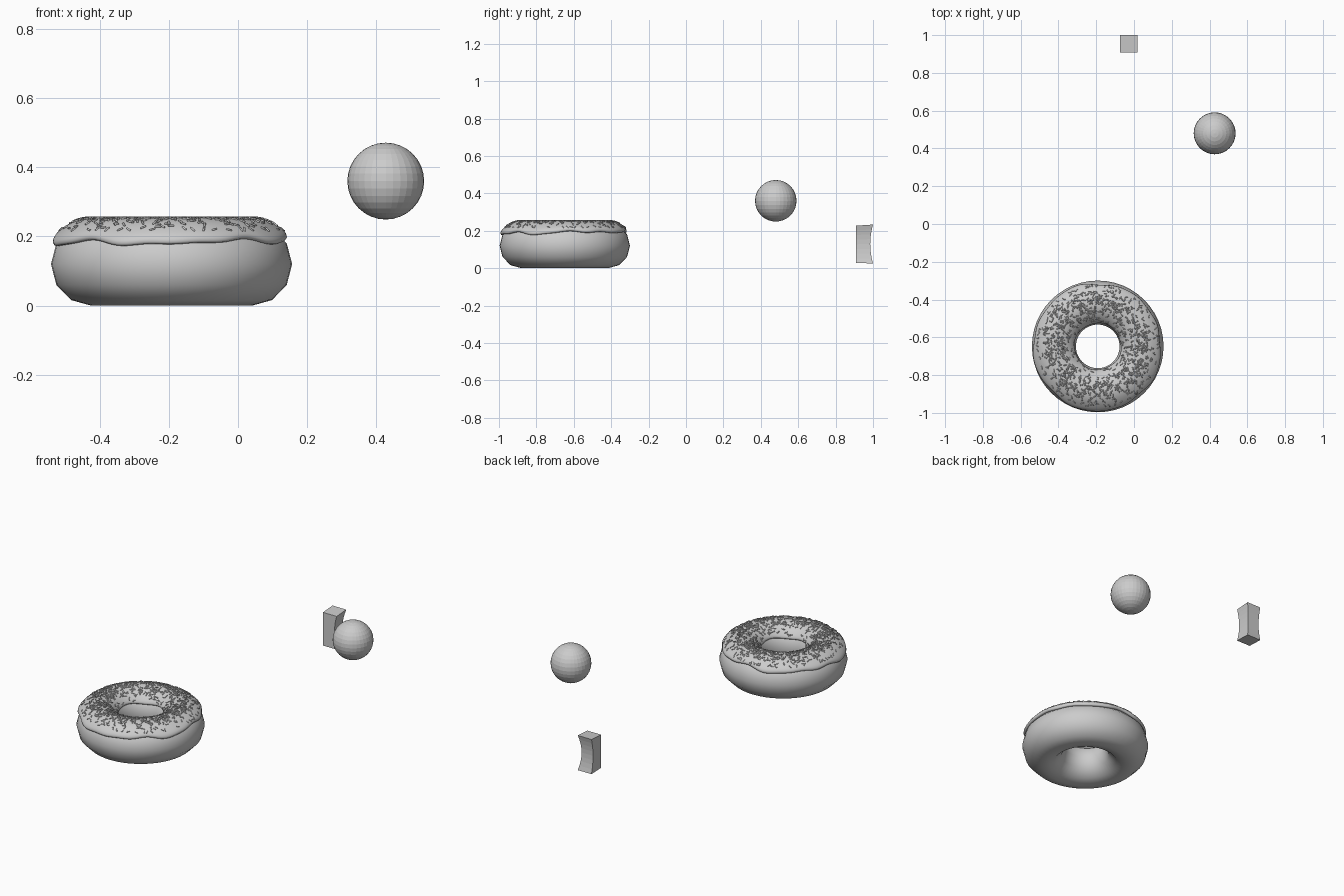
import bpy, bmesh, random
from math import sin, cos, pi, radians
from mathutils import Vector, Matrix

if "Cube" in bpy.data.objects:
    bpy.data.objects.remove(bpy.data.objects["Cube"])

random.seed(4)
CENTRE = Vector((-0.192, -0.648, 0.12))
MAJOR, MINOR, MINOR_Z = 0.232, 0.1165, 0.12


def ring_point(theta, phi, offset=0.0):
    """Point on the dough ring, pushed out by offset."""
    r = MAJOR + (MINOR + offset) * cos(phi)
    return Vector((r * cos(theta), r * sin(theta), (MINOR_Z + offset) * sin(phi)))


def make_object(name, bm, smooth):
    bmesh.ops.recalc_face_normals(bm, faces=bm.faces)
    mesh = bpy.data.meshes.new(name)
    for f in bm.faces:
        f.smooth = smooth
    bm.to_mesh(mesh)
    bm.free()
    ob = bpy.data.objects.new(name, mesh)
    bpy.context.collection.objects.link(ob)
    return ob


def closed_loft(bm, rings):
    """Join closed rings in a closed loop."""
    vs = [[bm.verts.new(p) for p in ring] for ring in rings]
    n, m = len(vs), len(vs[0])
    for i in range(n):
        for j in range(m):
            a, b, k = vs[i], vs[(i + 1) % n], (j + 1) % m
            bm.faces.new((a[j], b[j], b[k], a[k]))


# Dough ring: 12-sided section
bm = bmesh.new()
closed_loft(bm, [[ring_point(2 * pi * i / 48, 2 * pi * j / 12) for j in range(12)]
                 for i in range(48)])
make_object("dough", bm, True).location = CENTRE


# Icing: a thick cap over the ring with a wavy outer edge
def icing_edge(t):
    return radians(32 + 3 * sin(5 * t + 0.6) + 2.5 * sin(8 * t + 2)
                   + 1.5 * sin(13 * t) + 4 * cos(t - 1.0))


rings = []
for i in range(80):
    t = 2 * pi * i / 80
    lo, hi = icing_edge(t), radians(150 + 2 * sin(4 * t))
    steps = [lo + (hi - lo) * k / 12 for k in range(13)]
    top = [ring_point(t, p, 0.015 + 0.003 * (k == 1)) for k, p in enumerate(steps)]
    under = [ring_point(t, p, -0.004) for p in reversed(steps)]
    rings.append(top + under)
bm = bmesh.new()
closed_loft(bm, rings)
icing = make_object("icing", bm, True)
icing.location = CENTRE
sub = icing.modifiers.new("soften", 'SUBSURF')
sub.levels = sub.render_levels = 1

# Sprinkles: small rounded rods lying on the icing
bm = bmesh.new()
SECTION = [(-0.009, 0.0015), (-0.0075, 0.003), (0.0075, 0.003), (0.009, 0.0015)]
count = 0
while count < 950:
    t = random.uniform(0, 2 * pi)
    phi = radians(min(max(random.gauss(93, 25), 48), 142))
    # even density over the ring's surface
    if random.random() > (MAJOR + MINOR * cos(phi)) / (MAJOR + MINOR):
        continue
    count += 1
    normal = Vector((cos(phi) * cos(t), cos(phi) * sin(t), sin(phi)))
    along = Vector((-sin(t), cos(t), 0))
    axis = Matrix.Rotation(random.uniform(0, pi), 3, normal) @ along
    side = normal.cross(axis)
    pos = ring_point(t, phi, 0.0155)
    bend = random.choice((0, 0, 0.003))
    loops = []
    for x, r in SECTION:
        mid = pos + axis * x + side * bend * (x / 0.009) ** 2
        loops.append([bm.verts.new(mid + r * (cos(a * pi / 3) * side + sin(a * pi / 3) * normal))
                      for a in range(6)])
    for a, b in zip(loops, loops[1:]):
        for k in range(6):
            bm.faces.new((a[k], a[(k + 1) % 6], b[(k + 1) % 6], b[k]))
    bm.faces.new(loops[0])
    bm.faces.new(loops[-1])
make_object("sprinkles", bm, True).location = CENTRE

# Ball: flat-faced
bpy.ops.mesh.primitive_uv_sphere_add(segments=32, ring_count=16, radius=0.111,
                                     location=(0.427, 0.48, 0.36))
bpy.context.object.name = "ball"

# Block: square column hollowed on its right and back sides
bm = bmesh.new()
loops = []
for i in range(9):
    s = i / 8
    d = 0.015 * (1 - (2 * s - 1) ** 2)
    x0, x1, y0, y1 = -0.073, 0.018 - d, 0.909, 1.0 - d
    z0, z1 = 0.028 + 0.199 * s, 0.025 + 0.208 * s
    loops.append([bm.verts.new(p) for p in
                  ((x0, y0, z0), (x1, y0, z0), (x1, y1, z1), (x0, y1, z1))])
for a, b in zip(loops, loops[1:]):
    for k in range(4):
        bm.faces.new((a[k], a[(k + 1) % 4], b[(k + 1) % 4], b[k]))
bm.faces.new(loops[0])
bm.faces.new(loops[-1])
make_object("block", bm, False)
